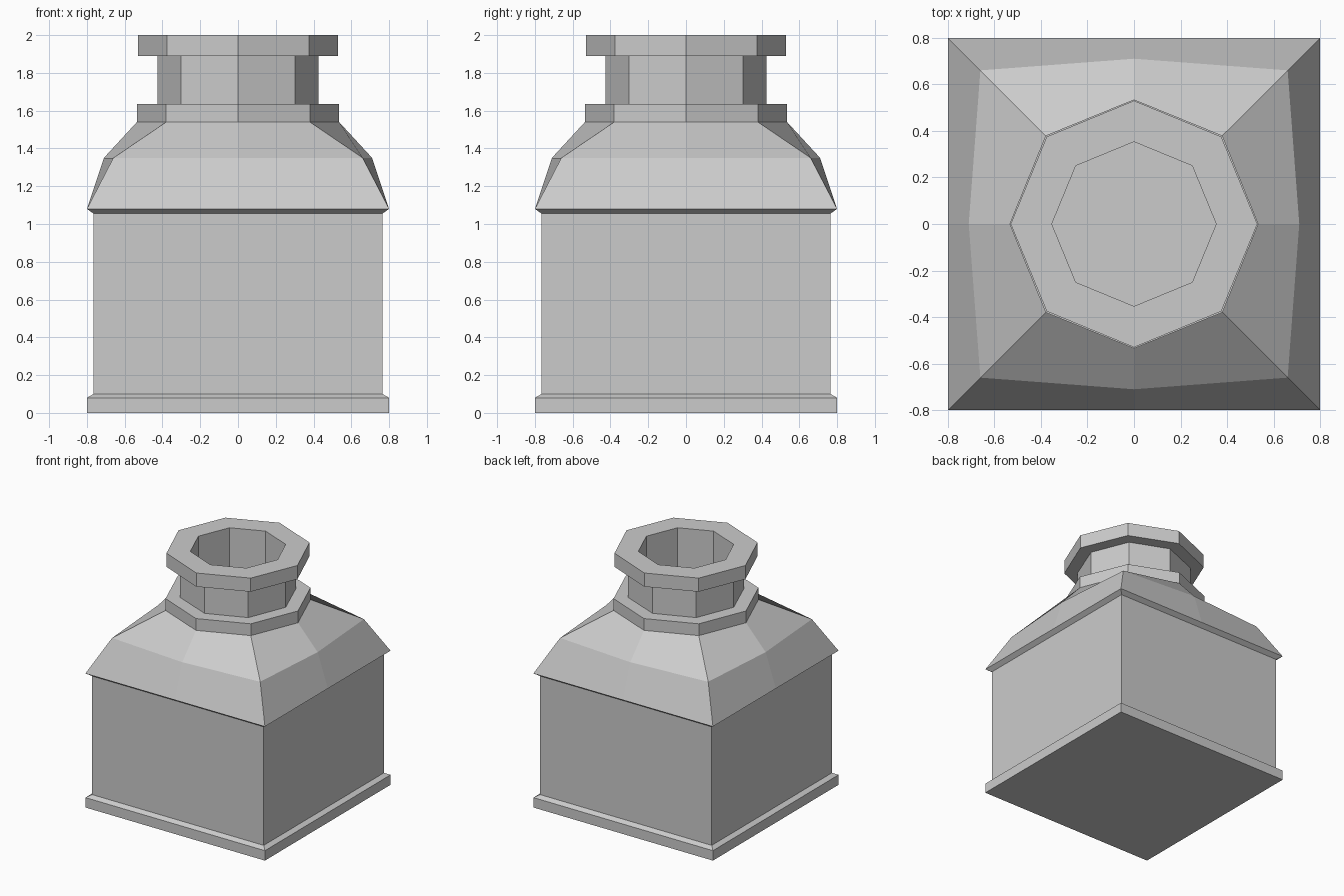
import bpy, bmesh

if "Cube" in bpy.data.objects:
    bpy.data.objects.remove(bpy.data.objects["Cube"])

# Eight-point rings: (reach along the axes, corner coordinate, height)
SECTIONS = [
    # square base foot and body
    (0.80, 0.80, 0.00), (0.80, 0.80, 0.08),
    (0.765, 0.765, 0.10), (0.765, 0.765, 1.055),
    # shoulder, turning from square to octagon
    (0.80, 0.80, 1.08), (0.71, 0.66, 1.35), (0.535, 0.38, 1.54),
    # collar and neck
    (0.535, 0.38, 1.635), (0.425, 0.303, 1.635), (0.425, 0.303, 1.89),
    # lip
    (0.53, 0.375, 1.89), (0.53, 0.375, 2.00),
    # mouth opening
    (0.353, 0.25, 2.00), (0.353, 0.25, 1.54),
]
DIRECTIONS = [(1, 0), (1, 1), (0, 1), (-1, 1), (-1, 0), (-1, -1), (0, -1), (1, -1)]


def loft(name, sections):
    bm = bmesh.new()
    rings = []
    for a, d, z in sections:
        ring = []
        for x, y in DIRECTIONS:
            r = d if x and y else a
            ring.append(bm.verts.new((x * r, y * r, z)))
        rings.append(ring)
    for low, high in zip(rings, rings[1:]):
        for i in range(8):
            j = (i + 1) % 8
            bm.faces.new((low[i], low[j], high[j], high[i]))
    # underside and floor of the mouth
    bm.faces.new(rings[0][::-1])
    bm.faces.new(rings[-1])
    bmesh.ops.recalc_face_normals(bm, faces=bm.faces[:])
    mesh = bpy.data.meshes.new(name)
    bm.to_mesh(mesh)
    bm.free()
    obj = bpy.data.objects.new(name, mesh)
    bpy.context.collection.objects.link(obj)
    return obj


loft("square_bottle", SECTIONS)
